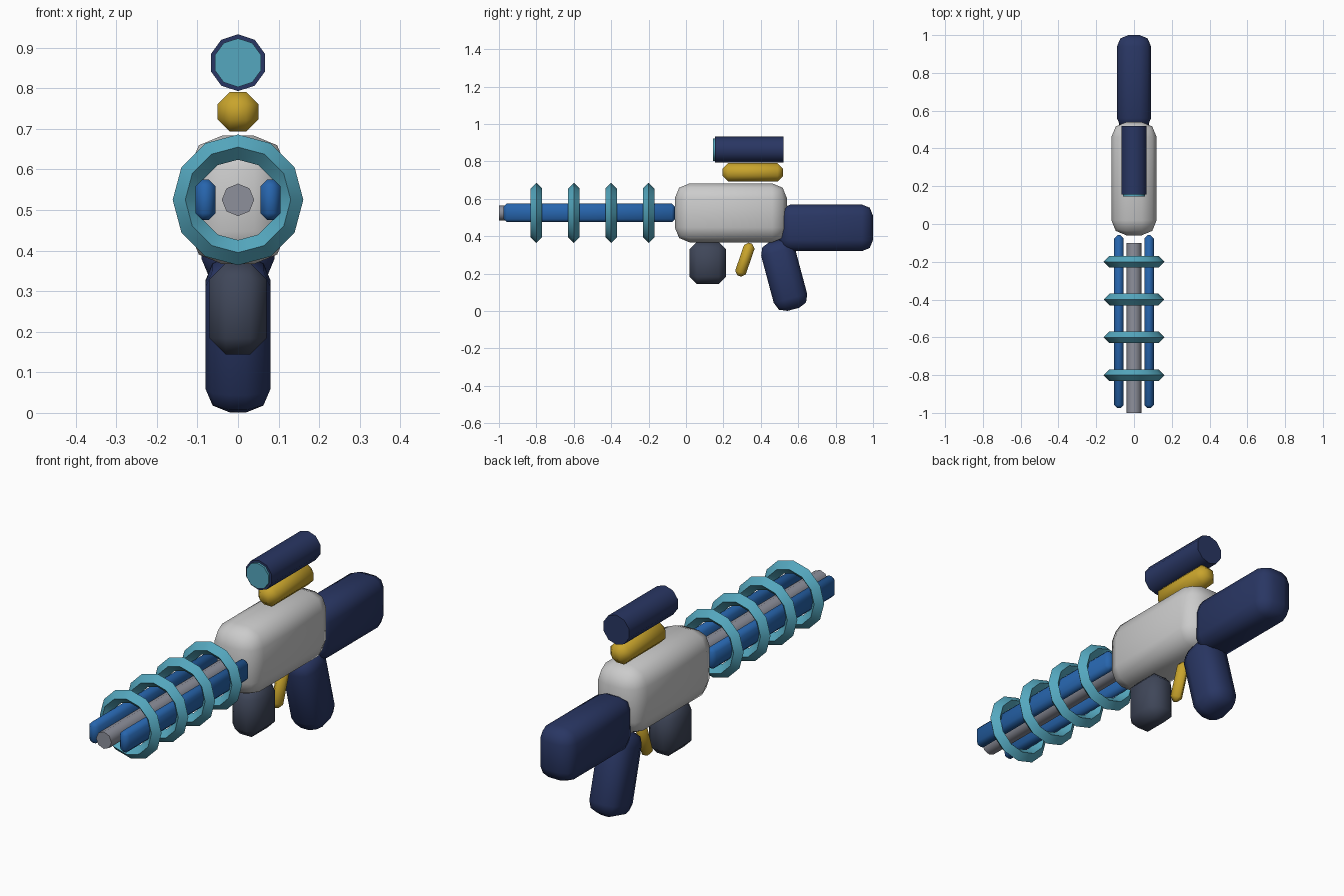
import bpy
from math import radians, pi

if "Cube" in bpy.data.objects:
    bpy.data.objects.remove(bpy.data.objects["Cube"])

ANG = radians(60)


def material(name, rgb):
    m = bpy.data.materials.new(name)
    m.diffuse_color = (*rgb, 1)
    m.use_nodes = True
    m.node_tree.nodes["Principled BSDF"].inputs["Base Color"].default_value = m.diffuse_color
    return m


NAVY = material("navy", (0.022, 0.037, 0.125))
TEAL = material("teal", (0.09, 0.39, 0.52))
BLUE = material("blue", (0.02, 0.13, 0.42))
GOLD = material("gold", (0.58, 0.37, 0.025))
SLATE = material("slate", (0.05, 0.062, 0.1))
STEEL = material("steel", (0.27, 0.28, 0.33))


def finish(name, mat):
    o = bpy.context.object
    o.name = name
    if mat:
        o.data.materials.append(mat)
    bpy.ops.object.shade_smooth_by_angle(angle=ANG)
    return o


def block(name, loc, size, bevel, segs, mat=None, tilt=0):
    """Box with bevelled edges, tilted about x."""
    bpy.ops.mesh.primitive_cube_add(size=1)
    o = bpy.context.object
    o.scale = size
    bpy.ops.object.transform_apply(scale=True)
    b = o.modifiers.new("bevel", "BEVEL")
    b.width, b.segments, b.limit_method = bevel, segs, 'NONE'
    bpy.ops.object.modifier_apply(modifier="bevel")
    o.location = loc
    o.rotation_euler.x = radians(tilt)
    return finish(name, mat)


def rod(name, z, y0, y1, r, sides, mat):
    """Cylinder along y with a vertex at the top."""
    bpy.ops.mesh.primitive_cylinder_add(vertices=sides, radius=r, depth=y1 - y0,
                                        location=(0, (y0 + y1) / 2, z),
                                        rotation=(pi / 2, 0, pi))
    return finish(name, mat)


# receiver, stock and grip
block("body", (0, 0.24, 0.525), (0.24, 0.60, 0.316), 0.08, 2)
block("stock", (0, 0.75, 0.445), (0.18, 0.50, 0.25), 0.06, 2, NAVY)
block("grip", (0, 0.525, 0.193), (0.16, 0.185, 0.38), 0.06, 2, NAVY, 15)

# parts under the body
block("magazine", (0, 0.117, 0.257), (0.14, 0.196, 0.226), 0.04, 1, SLATE)
block("trigger", (0, 0.315, 0.275), (0.05, 0.06, 0.185), 0.02, 1, GOLD, -19)

# scope
block("scope_mount", (0, 0.357, 0.742), (0.10, 0.325, 0.098), 0.03, 1, GOLD)
rod("scope", 0.863, 0.155, 0.52, 0.07, 10, NAVY)
rod("scope_lens", 0.863, 0.145, 0.165, 0.06, 10, TEAL)

# barrel with side rails
rod("barrel", 0.525, -1.0, -0.10, 0.04, 8, STEEL)
for side, x in (("left", 0.08), ("right", -0.08)):
    block("rail_" + side, (x, -0.517, 0.525), (0.05, 0.916, 0.10), 0.017, 1, BLUE)

# coil rings around the barrel
for i in range(4):
    bpy.ops.mesh.primitive_torus_add(major_segments=12, minor_segments=4,
                                     major_radius=0.13, minor_radius=0.031,
                                     location=(0, -0.8 + 0.2 * i, 0.525),
                                     rotation=(pi / 2, 0, 0))
    finish(f"coil_ring_{i + 1}", TEAL)
